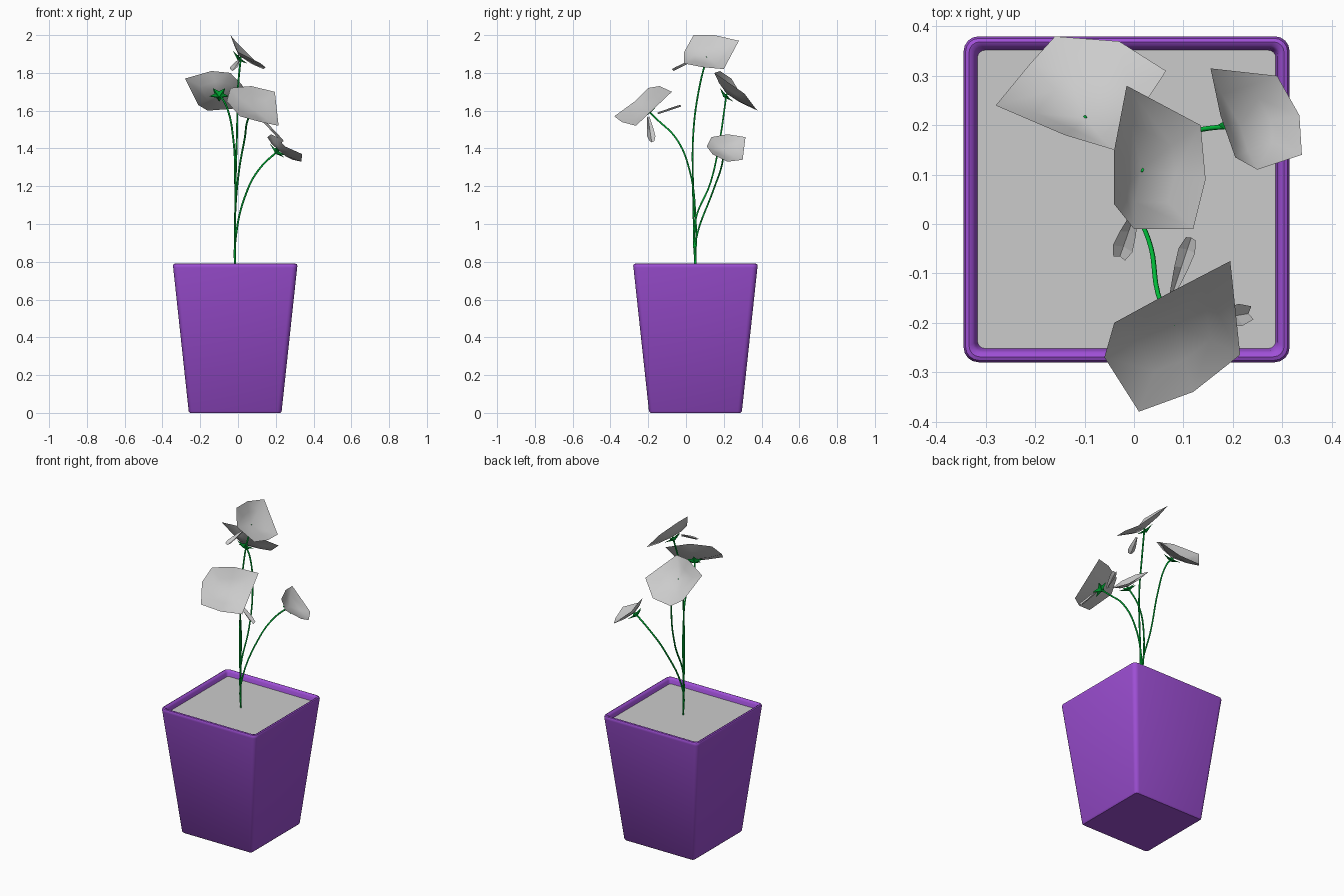
import bpy, bmesh, math
from mathutils import Vector

if "Cube" in bpy.data.objects:
    bpy.data.objects.remove(bpy.data.objects["Cube"])

CX, CY = -0.015, 0.05          # pot axis


def material(name, rgb):
    m = bpy.data.materials.new(name)
    m.diffuse_color = (*rgb, 1)
    m.use_nodes = True
    m.node_tree.nodes["Principled BSDF"].inputs["Base Color"].default_value = m.diffuse_color
    return m


PURPLE = material("purple", (0.35, 0.08, 0.68))
GREEN = material("green", (0.0, 0.5, 0.04))


def make(name, verts, faces, mat=None, smooth=None):
    me = bpy.data.meshes.new(name)
    me.from_pydata([tuple(v) for v in verts], [], faces)
    bm = bmesh.new()
    bm.from_mesh(me)
    bmesh.ops.recalc_face_normals(bm, faces=bm.faces)
    bm.to_mesh(me)
    bm.free()
    ob = bpy.data.objects.new(name, me)
    bpy.context.collection.objects.link(ob)
    if mat:
        me.materials.append(mat)
    if smooth:
        bpy.ops.object.select_all(action='DESELECT')
        ob.select_set(True)
        bpy.context.view_layer.objects.active = ob
        bpy.ops.object.shade_smooth_by_angle(angle=math.radians(smooth))
    return ob


def rounded_square(h, r, z, seg=4):
    pts = []
    for k in range(4):
        a0 = k * math.pi / 2
        sx, sy = [(1, 1), (-1, 1), (-1, -1), (1, -1)][k]
        for i in range(seg + 1):
            a = a0 + i / seg * math.pi / 2
            pts.append((CX + sx * (h - r) + r * math.cos(a),
                        CY + sy * (h - r) + r * math.sin(a), z))
    return pts


def loft(name, profile, mat=None, smooth=40, cap_end=True):
    verts, faces = [], []
    for h, r, z in profile:
        verts += rounded_square(h, r, z)
    n = len(verts) // len(profile)
    for j in range(len(profile) - 1):
        for i in range(n):
            k = (i + 1) % n
            faces.append((j * n + i, j * n + k, (j + 1) * n + k, (j + 1) * n + i))
    faces.append(tuple(range(n))[::-1])
    if cap_end:
        faces.append(tuple(range(len(verts) - n, len(verts))))
    return make(name, verts, faces, mat, smooth)


# Tapered square pot with a rolled rim, and the soil inside it
loft("pot", [(0.238, 0.015, 0), (0.246, 0.023, 0.008), (0.328, 0.028, 0.768),
             (0.33, 0.03, 0.778), (0.326, 0.027, 0.787), (0.319, 0.022, 0.79),
             (0.311, 0.018, 0.786), (0.306, 0.016, 0.776), (0.299, 0.014, 0.735)], PURPLE)
make("soil", rounded_square(0.302, 0.015, 0.755), [tuple(range(20))])


def stem(name, pts):
    cu = bpy.data.curves.new(name, 'CURVE')
    cu.dimensions = '3D'
    cu.bevel_depth = 0.005
    cu.bevel_resolution = 1
    cu.resolution_u = 6
    cu.use_fill_caps = True
    sp = cu.splines.new('BEZIER')
    sp.bezier_points.add(len(pts) - 1)
    for b, p in zip(sp.bezier_points, pts):
        b.co = p
        b.handle_left_type = b.handle_right_type = 'AUTO'
    ob = bpy.data.objects.new(name, cu)
    bpy.context.collection.objects.link(ob)
    cu.materials.append(GREEN)
    bpy.ops.object.select_all(action='DESELECT')
    ob.select_set(True)
    bpy.context.view_layer.objects.active = ob
    bpy.ops.object.convert(target='MESH')


def flower(name, centre, outline):
    c = Vector(centre)
    pts = [Vector(p) for p in outline]
    n = len(pts)
    nor = Vector()
    for i in range(n):
        nor += (pts[i] - c).cross(pts[(i + 1) % n] - c)
    nor.normalize()
    if nor.z < 0:
        nor.negate()
    # cupped bloom: centre, sunken middle ring, outline
    ring = [c.lerp(p, 0.55) - nor * 0.006 for p in pts]
    faces = []
    for i in range(n):
        k = (i + 1) % n
        faces += [(0, 1 + i, 1 + k), (1 + i, 1 + n + i, 1 + n + k, 1 + k)]
    make(name + "_bloom", [c] + ring + pts, faces, None, 60)
    # green star-shaped calyx under the bloom
    u = nor.orthogonal().normalized()
    v = nor.cross(u)
    base = c - nor * 0.012
    star = []
    for i in range(10):
        a = i * math.pi / 5
        r = 0.056 if i % 2 == 0 else 0.026
        star.append(base + (u * math.cos(a) + v * math.sin(a)) * r + nor * r * 0.15)
    make(name + "_calyx", star + [c - nor * 0.025, c - nor * 0.008],
         [f for i in range(10) for f in ((i, (i + 1) % 10, 10), ((i + 1) % 10, i, 11))], GREEN)


def leaf(name, base, tip, w):
    # small folded sepal
    b, t = Vector(base), Vector(tip)
    d = t - b
    side = d.cross(Vector((0, 0, 1))).normalized()
    up = side.cross(d).normalized()
    verts, faces = [], []
    for f, k in ((0, 0.25), (0.5, 0.8), (0.8, 1.0), (1, 0.6)):
        p = b + d * f
        verts += [p - side * w * k / 2, p - up * w * 0.25, p + side * w * k / 2]
    for j in range(3):
        for i in range(2):
            q = j * 3 + i
            faces.append((q, q + 1, q + 4, q + 3))
    make(name, verts, faces)


# Blooms: centre, outline, and the points of the stem above the soil
FLOWERS = {
    "top_flower": ((0.015, 0.11, 1.885),
                   [(-0.04, 0.04, 2.0), (0, -0.01, 1.91), (0.12, -0.01, 1.85), (0.145, 0.09, 1.83),
                    (0.135, 0.2, 1.82), (-0.015, 0.28, 1.97), (-0.04, 0.15, 2.0)],
                   [(-0.013, 0.037, 1.2), (-0.005, 0.04, 1.5), (0, 0.07, 1.72)]),
    "back_flower": ((-0.1, 0.215, 1.69),
                    [(-0.28, 0.24, 1.77), (-0.14, 0.18, 1.81), (-0.04, 0.15, 1.80), (0.065, 0.31, 1.69),
                     (-0.03, 0.37, 1.61), (-0.16, 0.38, 1.60), (-0.21, 0.325, 1.63)],
                    [(-0.015, 0.05, 1.02), (-0.015, 0.13, 1.22), (-0.025, 0.18, 1.45), (-0.06, 0.205, 1.62)]),
    "front_flower": ((0.085, -0.205, 1.605),
                     [(0.195, -0.075, 1.70), (0.215, -0.265, 1.52), (0.12, -0.34, 1.54), (0.01, -0.38, 1.57),
                      (-0.06, -0.27, 1.65), (-0.04, -0.2, 1.72), (0.07, -0.14, 1.73)],
                     [(-0.015, 0.05, 1.05), (0.005, 0.02, 1.28), (0.035, -0.05, 1.45), (0.055, -0.16, 1.56)]),
    "right_flower": ((0.215, 0.2, 1.39),
                     [(0.155, 0.315, 1.46), (0.29, 0.3, 1.34), (0.335, 0.22, 1.33), (0.34, 0.14, 1.37),
                      (0.25, 0.11, 1.41), (0.205, 0.135, 1.46), (0.175, 0.22, 1.475)],
                     [(-0.015, 0.05, 0.9), (0.05, 0.145, 1.18), (0.12, 0.187, 1.3)]),
}
for name, (centre, outline, path) in FLOWERS.items():
    flower(name, centre, outline)
    stem(name + "_stem", [(CX, CY, 0.74)] + path + [centre])

# Small loose sepals
leaf("top_sepal", (0.005, 0.03, 1.87), (-0.03, -0.07, 1.82), 0.042)
leaf("front_sepal_back", (0.075, -0.15, 1.59), (0.115, -0.03, 1.63), 0.035)
leaf("front_sepal_side", (0.12, -0.2, 1.57), (0.24, -0.18, 1.44), 0.045)
